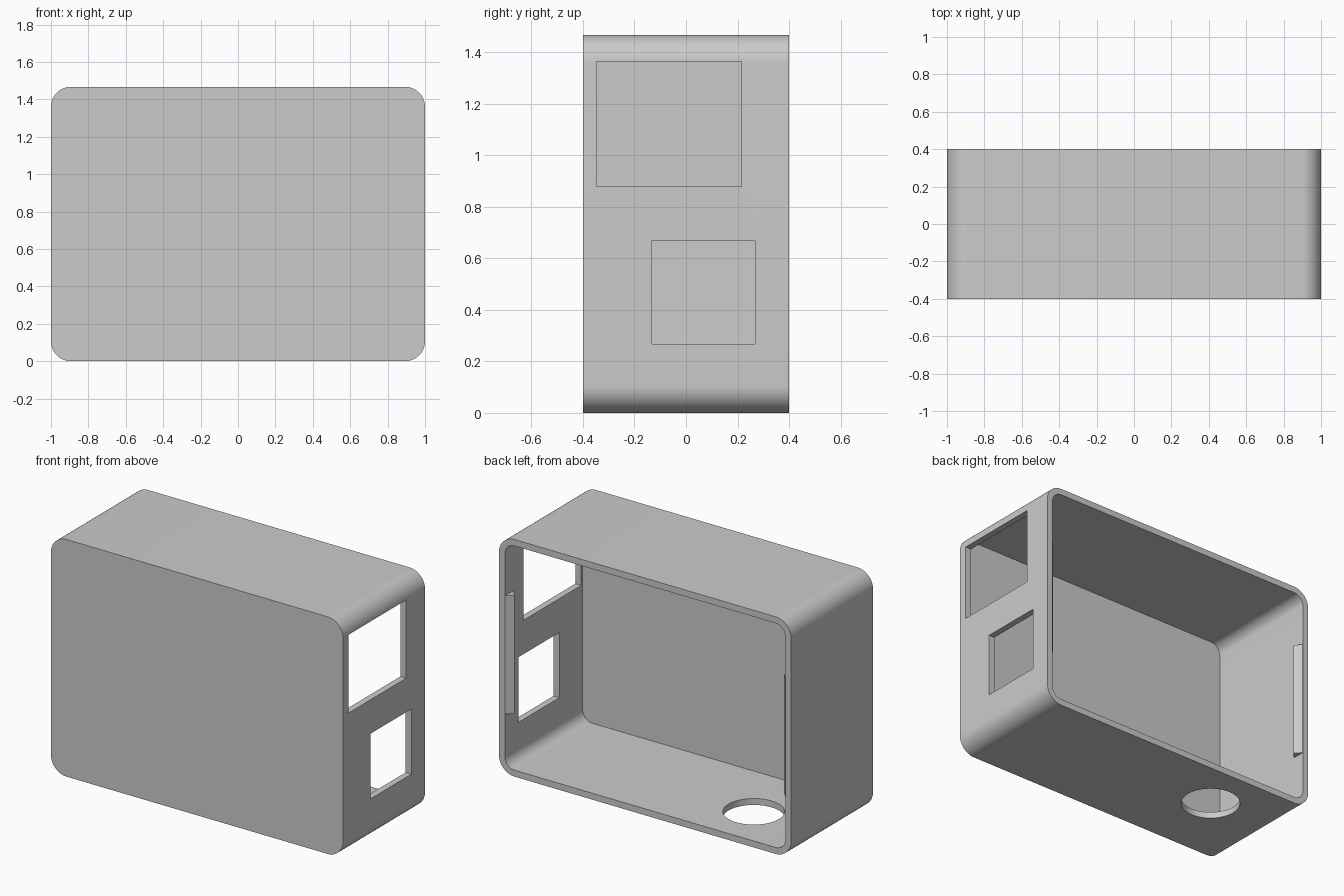
import bpy, bmesh
from math import sin, cos, pi
from mathutils import Vector

if "Cube" in bpy.data.objects:
    bpy.data.objects.remove(bpy.data.objects["Cube"], do_unlink=True)

W, D, H = 2.0, 0.8, 1.467      # overall size
WALL, RADIUS = 0.04, 0.107     # wall thickness, outer corner radius

grey = bpy.data.materials.new("light_grey_plastic")
grey.use_nodes = True
colour = (0.6, 0.6, 0.6, 1)
grey.diffuse_color = colour
grey.node_tree.nodes["Principled BSDF"].inputs["Base Color"].default_value = colour


def prism(name, points, sweep):
    """Solid made by sweeping a closed outline along a vector."""
    bm = bmesh.new()
    face = bm.faces.new([bm.verts.new(p) for p in points])
    extruded = bmesh.ops.extrude_face_region(bm, geom=[face])["geom"]
    moved = [g for g in extruded if isinstance(g, bmesh.types.BMVert)]
    bmesh.ops.translate(bm, verts=moved, vec=Vector(sweep))
    bmesh.ops.recalc_face_normals(bm, faces=bm.faces)
    mesh = bpy.data.meshes.new(name)
    bm.to_mesh(mesh)
    bm.free()
    mesh.materials.append(grey)
    obj = bpy.data.objects.new(name, mesh)
    bpy.context.collection.objects.link(obj)
    return obj


def rounded_outline(inset, y, steps=16):
    """Rounded rectangle in the xz plane."""
    r = RADIUS - inset
    cx, cz = W / 2 - RADIUS, H / 2 - RADIUS
    points = []
    for q, (sx, sz) in enumerate([(1, 1), (-1, 1), (-1, -1), (1, -1)]):
        for i in range(steps + 1):
            a = (q + i / steps) * pi / 2
            points.append((sx * cx + r * cos(a), y, H / 2 + sz * cz + r * sin(a)))
    return points


def window(name, y0, y1, z0, z1):
    x = W / 2 - 0.1
    return prism(name, [(x, y0, z0), (x, y1, z0), (x, y1, z1), (x, y0, z1)], (0.2, 0, 0))


def cut(obj, cutter):
    cutter.hide_render = True
    mod = obj.modifiers.new("cut", "BOOLEAN")
    mod.operation, mod.solver, mod.object = "DIFFERENCE", "EXACT", cutter
    bpy.context.view_layer.objects.active = obj
    bpy.ops.object.modifier_apply(modifier=mod.name)
    bpy.data.objects.remove(cutter, do_unlink=True)


# Case: closed at the front, open at the back
case = prism("case", rounded_outline(0, -D / 2), (0, D, 0))
cut(case, prism("cavity", rounded_outline(WALL, -D / 2 + WALL), (0, D, 0)))

# Two square windows in the left wall
cut(case, window("upper_window", -0.347, 0.215, 0.88, 1.364))
cut(case, window("lower_window", -0.133, 0.267, 0.267, 0.67))

# Round hole in the floor
ring = [(-0.52 + 0.173 * cos(2 * pi * i / 64), 0.08 + 0.173 * sin(2 * pi * i / 64), -0.1)
        for i in range(64)]
cut(case, prism("floor_hole", ring, (0, 0, 0.2)))

bpy.ops.object.select_all(action="DESELECT")
case.select_set(True)
bpy.context.view_layer.objects.active = case
bpy.ops.object.shade_smooth_by_angle(angle=pi / 6)

# Triangular snap ridges just inside the open rim, one per side wall
for side, name in ((1, "left_snap_ridge"), (-1, "right_snap_ridge")):
    x = side * (W / 2 - WALL)
    back = D / 2 - 0.002
    prism(name, [(x, back, H / 4), (x - side * 0.038, back - 0.04, H / 4),
                 (x, back - 0.08, H / 4)], (0, 0, H / 2))
